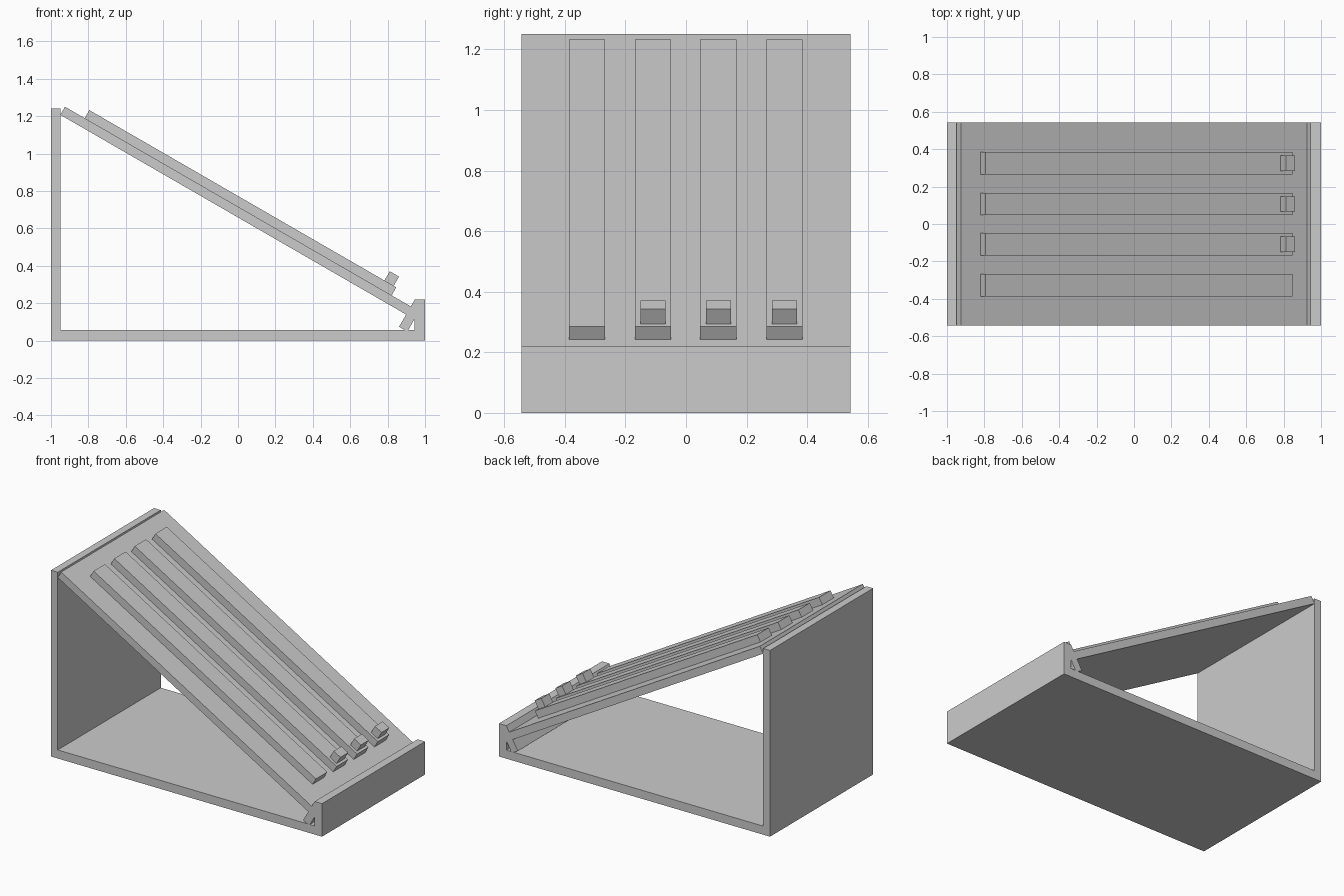
import bpy
import bmesh
from math import radians, sin, cos
from mathutils import Vector

cube = bpy.data.objects.get("Cube")
if cube:
    bpy.data.objects.remove(cube, do_unlink=True)

grey = bpy.data.materials.new("plain grey")
grey.use_nodes = True
colour = (0.6, 0.6, 0.6, 1)
grey.diffuse_color = colour
grey.node_tree.nodes["Principled BSDF"].inputs["Base Color"].default_value = colour

HALF_DEPTH = 0.543
THICK = 0.05
ANGLE = radians(30)
down = Vector((cos(ANGLE), -sin(ANGLE)))   # along the slope
out = Vector((sin(ANGLE), cos(ANGLE)))     # away from the slope


def extrude_profile(name, points, y0=-HALF_DEPTH, y1=HALF_DEPTH):
    """Extrude an x-z outline from y0 to y1."""
    bm = bmesh.new()
    face = bm.faces.new([bm.verts.new((x, y0, z)) for x, z in points])
    geom = bmesh.ops.extrude_face_region(bm, geom=[face])["geom"]
    verts = [g for g in geom if isinstance(g, bmesh.types.BMVert)]
    bmesh.ops.translate(bm, verts=verts, vec=(0, y1 - y0, 0))
    bmesh.ops.recalc_face_normals(bm, faces=bm.faces)
    mesh = bpy.data.meshes.new(name)
    bm.to_mesh(mesh)
    bm.free()
    mesh.materials.append(grey)
    obj = bpy.data.objects.new(name, mesh)
    bpy.context.collection.objects.link(obj)
    return obj


def sloped_box(name, corner, length, height, *span):
    """Box lying on the slope, from its upper lower-side corner."""
    a = Vector(corner)
    b = a + down * length
    return extrude_profile(name, [a, b, b + out * height, a + out * height], *span)


# Frame: floor, tall back wall and short lip in one outline
extrude_profile("frame", [(-1, 0), (1, 0), (1, 0.22), (0.945, 0.22), (0.945, 0.057),
                          (-0.95, 0.057), (-0.95, 1.242), (-1, 1.242)])

# Sloping board and the stop it rests against
board_top = Vector((-0.95, 1.207))
sloped_box("sloping_board", board_top, 2.155, THICK)
extrude_profile("board_stop", [(0.861, 0.074), (0.897, 0.054), (0.91, 0.056),
                               (0.948, 0.123), (0.985, 0.19), (0.945, 0.219)])

# Rails on the board, with a peg near the foot of three of them
rail_start = Vector((-0.82, 1.189))
peg_start = rail_start + out * THICK + down * 1.822
for i, y in enumerate((-0.327, -0.109, 0.107, 0.325)):
    sloped_box(f"rail_{i + 1}", rail_start, 1.895, THICK, y - 0.06, y + 0.06)
    if i:
        sloped_box(f"peg_{i + 1}", peg_start, 0.057, 0.057, y - 0.041, y + 0.041)
